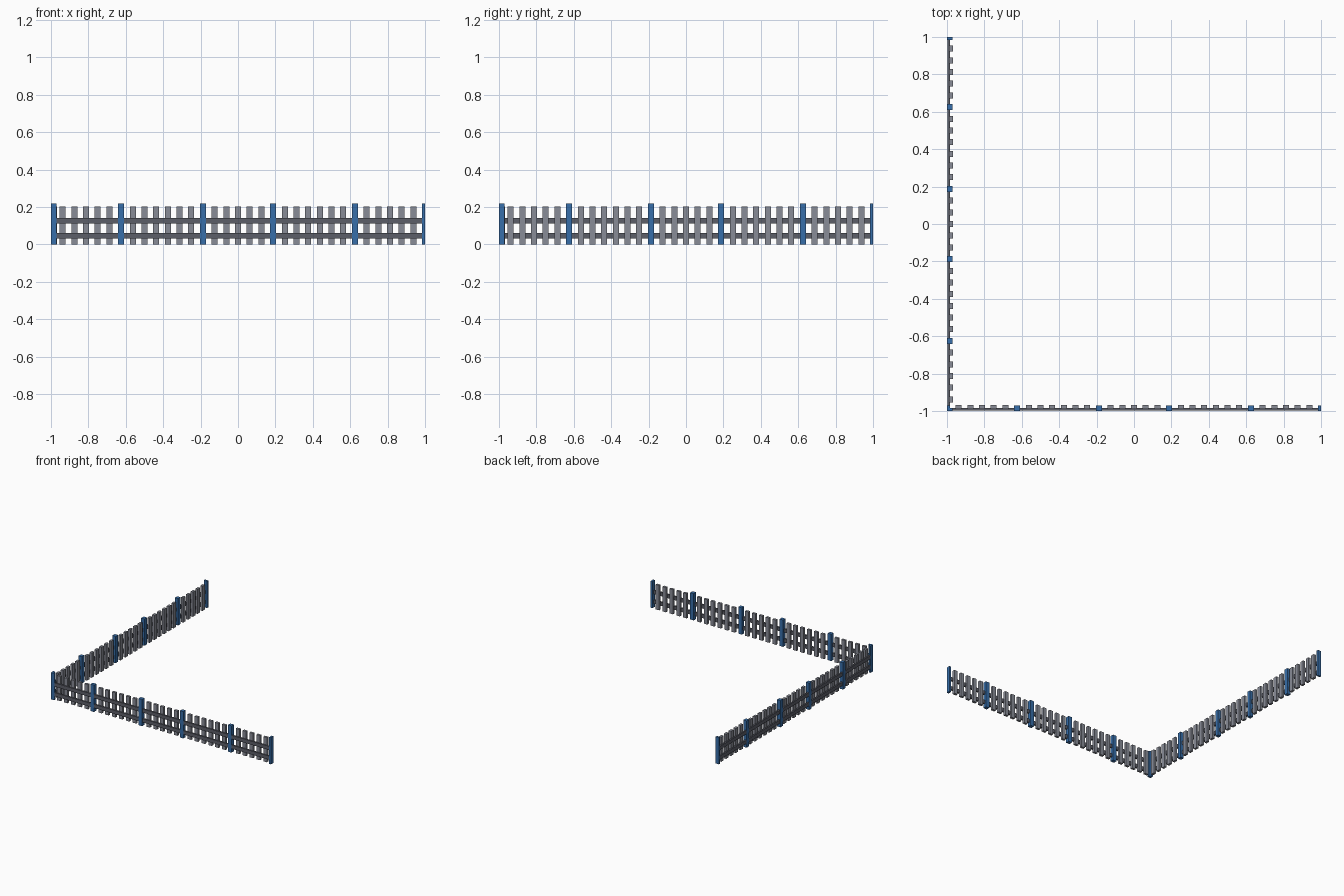
import bpy, bmesh
from mathutils import Vector

cube = bpy.data.objects.get("Cube")
if cube:
    bpy.data.objects.remove(cube, do_unlink=True)


def material(name, rgb):
    m = bpy.data.materials.new(name)
    m.diffuse_color = (*rgb, 1)
    m.use_nodes = True
    m.node_tree.nodes["Principled BSDF"].inputs["Base Color"].default_value = (*rgb, 1)
    return m


BLUE = material("blue paint", (0.038, 0.156, 0.40))
GREY = material("light grey slats", (0.25, 0.265, 0.31))
DARK = material("dark grey rails", (0.107, 0.113, 0.14))


def boxes(name, spans, mat, swap):
    """One object made of boxes given as (along, depth, height) ranges.
    With swap, the run lies along y instead of x."""
    bm = bmesh.new()
    for along, depth, height in spans:
        axes = (depth, along, height) if swap else (along, depth, height)
        lo, hi = (Vector(a[i] for a in axes) for i in (0, 1))
        verts = bmesh.ops.create_cube(bm, size=1)["verts"]
        for v in verts:
            v.co = Vector(c * s for c, s in zip(v.co, hi - lo)) + (lo + hi) / 2
    bmesh.ops.recalc_face_normals(bm, faces=bm.faces)
    mesh = bpy.data.meshes.new(name)
    bm.to_mesh(mesh)
    bm.free()
    mesh.materials.append(mat)
    obj = bpy.data.objects.new(name, mesh)
    bpy.context.collection.objects.link(obj)


STEP = 2 / 32                       # even pitch of slats and posts
HALF = 0.016                        # half width of slats and posts
POST_SLOTS = (0, 6, 13, 19, 26, 32)


def span(i):
    """Range along the fence for slot i; the end slots are cut in half."""
    c = -1 + i * STEP
    return max(c - HALF, -1), min(c + HALF, 1)


# Two matching fence runs that meet at the corner
for side, swap in (("front", False), ("side", True)):
    boxes(side + "_posts",
          [(span(i), (-1, -0.970), (0, 0.22)) for i in POST_SLOTS], BLUE, swap)
    boxes(side + "_slats",
          [(span(i), (-0.988, -0.968), (0, 0.203))
           for i in range(33) if i not in POST_SLOTS], GREY, swap)
    boxes(side + "_rails",
          [((-0.985, 0.99), (-0.998, -0.984), h)
           for h in ((0.032, 0.062), (0.112, 0.142))], DARK, swap)
